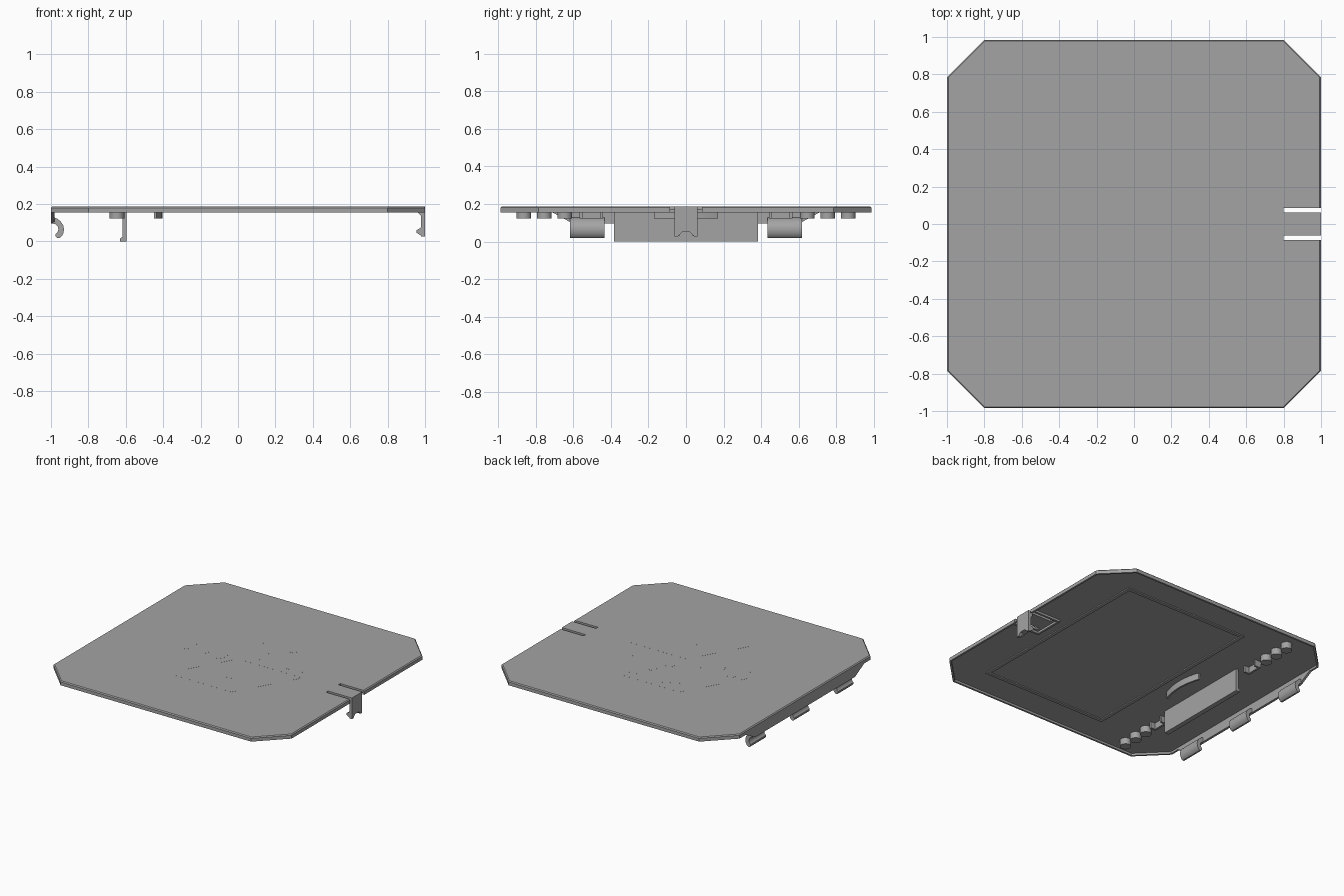
import bpy, bmesh, math

if "Cube" in bpy.data.objects:
    bpy.data.objects.remove(bpy.data.objects["Cube"])

grey = bpy.data.materials.new("plastic_grey")
grey.diffuse_color = (0.37, 0.37, 0.37, 1)
grey.use_nodes = True
grey.node_tree.nodes["Principled BSDF"].inputs["Base Color"].default_value = grey.diffuse_color

TOP, CEIL, LIP = 0.187, 0.171, 0.155
HY = 0.985


def add_prism(bm, pts, lo, hi, axis="z"):
    """Extrude a 2D outline: axis z uses (x, y), y uses (x, z), x uses (y, z)."""
    place = {"z": lambda a, b, t: (a, b, t),
             "y": lambda a, b, t: (a, t, b),
             "x": lambda a, b, t: (t, a, b)}[axis]
    low = [bm.verts.new(place(a, b, lo)) for a, b in pts]
    high = [bm.verts.new(place(a, b, hi)) for a, b in pts]
    bm.faces.new(low)
    bm.faces.new(high)
    n = len(pts)
    for i in range(n):
        j = (i + 1) % n
        bm.faces.new((low[i], low[j], high[j], high[i]))


def add_box(bm, x0, x1, y0, y1, z0, z1):
    add_prism(bm, [(x0, y0), (x1, y0), (x1, y1), (x0, y1)], z0, z1)


def finish(name, bm, smooth=False):
    bmesh.ops.recalc_face_normals(bm, faces=bm.faces)
    mesh = bpy.data.meshes.new(name)
    bm.to_mesh(mesh)
    bm.free()
    mesh.materials.append(grey)
    ob = bpy.data.objects.new(name, mesh)
    bpy.context.collection.objects.link(ob)
    if smooth:
        bpy.ops.object.select_all(action="DESELECT")
        ob.select_set(True)
        bpy.context.view_layer.objects.active = ob
        bpy.ops.object.shade_smooth_by_angle(angle=math.radians(35))
    return ob


def octagon(inset):
    x, y, c = 1 - inset, HY - inset, 0.2 - 0.59 * inset
    return [(x, y - c), (x - c, y), (c - x, y), (-x, y - c),
            (-x, c - y), (c - x, -y), (x - c, -y), (x, c - y)]


# Lid plate with two relief slots beside the clip and a chamfered top edge
S0, S1 = 0.062, 0.086
bm = bmesh.new()
slots = [(1, -S1), (0.8, -S1), (0.8, -S0), (1, -S0),
         (1, S0), (0.8, S0), (0.8, S1), (1, S1)]
add_prism(bm, octagon(0) + slots, CEIL, TOP)
rim = [e for e in bm.edges if all(v.co.z > TOP - 1e-5 for v in e.verts)
       and not all(v.co.x > 0.79 and abs(v.co.y) < 0.1 for v in e.verts)]
bmesh.ops.bevel(bm, geom=rim, offset=0.007, segments=1, affect="EDGES")
finish("lid_plate", bm)

# Lip around the underside, open at the clip
bm = bmesh.new()
outer = [(1, S1)] + octagon(0) + [(1, -S1)]
inner = [(0.986, S1)] + octagon(0.014) + [(0.986, -S1)]
add_prism(bm, outer + inner[::-1], LIP, CEIL)
finish("lid_lip", bm)

# Raised rectangular frame on the underside
bm = bmesh.new()
X0, X1, Y, W = -0.35, 0.69, 0.765, 0.025
for s in (-1, 1):
    add_box(bm, X0, X1, min(s * Y, s * (Y - W)), max(s * Y, s * (Y - W)), CEIL - 0.008, CEIL)
for x in (X0, X1 - W):
    add_box(bm, x, x + W, W - Y, Y - W, CEIL - 0.008, CEIL)
finish("underside_frame", bm)

# Snap clip: notched tongue with a barb
bm = bmesh.new()
add_prism(bm, [(-S0, CEIL), (-S0, 0.027), (-0.045, 0.027), (-0.022, 0.05),
               (0.022, 0.05), (0.045, 0.027), (S0, 0.027), (S0, CEIL)], 0.979, 1.0, "x")
finish("clip_tongue", bm)
bm = bmesh.new()
barb = [(0.98, 0.03), (0.955, 0.047), (0.955, 0.06), (0.98, 0.076)]
for s in (-1, 1):
    a, b = sorted((s * 0.035, s * S0))
    add_prism(bm, barb, a, b, "y")
add_prism(bm, [(0.98, 0.05), (0.955, 0.05), (0.955, 0.06), (0.98, 0.076)], -0.035, 0.035, "y")
add_prism(bm, [(0.98, 0.135), (0.962, 0.155), (0.962, CEIL), (0.98, CEIL)], -S0, S0, "y")
finish("clip_barb", bm)

# U-shaped rib around the clip slots
bm = bmesh.new()
add_prism(bm, [(0.986, 0.118), (0.762, 0.118), (0.762, -0.118), (0.986, -0.118),
               (0.986, -0.102), (0.778, -0.102), (0.778, 0.102), (0.986, 0.102)], LIP, CEIL)
finish("clip_rib", bm)

# Hinge wall with sloping ends
bm = bmesh.new()
add_prism(bm, [(-0.71, LIP), (-0.6, 0.095), (0.6, 0.095), (0.71, LIP)], -1.0, -0.982, "x")
finish("hinge_wall", bm)

# Three curled hinge hooks
path = [(-0.982, 0.128), (-0.966, 0.122), (-0.949, 0.108), (-0.935, 0.088), (-0.93, 0.066),
        (-0.934, 0.044), (-0.943, 0.027), (-0.955, 0.018), (-0.966, 0.018), (-0.975, 0.028),
        (-0.975, 0.04), (-0.965, 0.05), (-0.96, 0.066), (-0.964, 0.082), (-0.975, 0.092),
        (-0.99, 0.096), (-0.99, 0.128)]
for name, y in (("front", -0.525), ("middle", 0.0), ("back", 0.525)):
    bm = bmesh.new()
    add_prism(bm, path, y - 0.092, y + 0.092, "y")
    finish("hinge_hook_" + name, bm, True)

# Deep crosswise panel with a small foot
bm = bmesh.new()
add_prism(bm, [(-0.617, CEIL), (-0.617, 0.026), (-0.632, 0.014), (-0.632, 0),
               (-0.596, 0), (-0.596, CEIL)], -0.383, 0.383, "y")
finish("cross_panel", bm)

# Round studs and small U brackets at both ends of the panel
for side, s in (("front", -1), ("back", 1)):
    for i, y in enumerate((0.645, 0.753, 0.862)):
        bm = bmesh.new()
        ring = [(-0.647 + 0.039 * math.cos(t * math.tau / 24),
                 s * y + 0.039 * math.sin(t * math.tau / 24)) for t in range(24)]
        add_prism(bm, ring, 0.123, CEIL)
        finish(f"stud_{side}_{i + 1}", bm, True)
    bm = bmesh.new()
    a, b = sorted((s * 0.44, s * 0.565))
    add_box(bm, -0.665, -0.65, a, b, 0.123, CEIL)
    for y in (a, b - 0.015):
        add_box(bm, -0.65, -0.615, y, y + 0.015, 0.123, CEIL)
    finish("bracket_" + side, bm)

# Bowed finger rib
bm = bmesh.new()
ys = [-0.17 + 0.34 * i / 16 for i in range(17)]
bow = [(-0.405 - 0.03 * (y / 0.17) ** 2, y) for y in ys]
add_prism(bm, bow + [(x - 0.014, y) for x, y in reversed(bow)], 0.122, CEIL)
finish("finger_rib", bm, True)

# Flush die pattern on the top: three rhombic faces with round pips
R = 0.54
arms = [(R * math.cos(math.radians(a)), R * math.sin(math.radians(a))) for a in (0, 120, 240)]
pips = [[(.25, .25), (.25, .75), (.5, .5), (.75, .25), (.75, .75)],
        [(.25, .25), (.5, .5), (.75, .75)], [(.5, .5)]]
faces, dots = bmesh.new(), bmesh.new()
for k in range(3):
    u, v = arms[k], arms[(k + 1) % 3]

    def on_face(p, q):
        return (u[0] * p + v[0] * q, u[1] * p + v[1] * q)

    add_prism(faces, [on_face(*c) for c in ((.02, .02), (.98, .02), (.98, .98), (.02, .98))],
              TOP - 0.001, TOP + 0.0003)
    for p, q in pips[k]:
        add_prism(dots, [on_face(p + 0.1 * math.cos(t * math.tau / 20),
                                 q + 0.1 * math.sin(t * math.tau / 20)) for t in range(20)],
                  TOP - 0.001, TOP + 0.0006)
finish("die_faces", faces)
finish("die_pips", dots)
